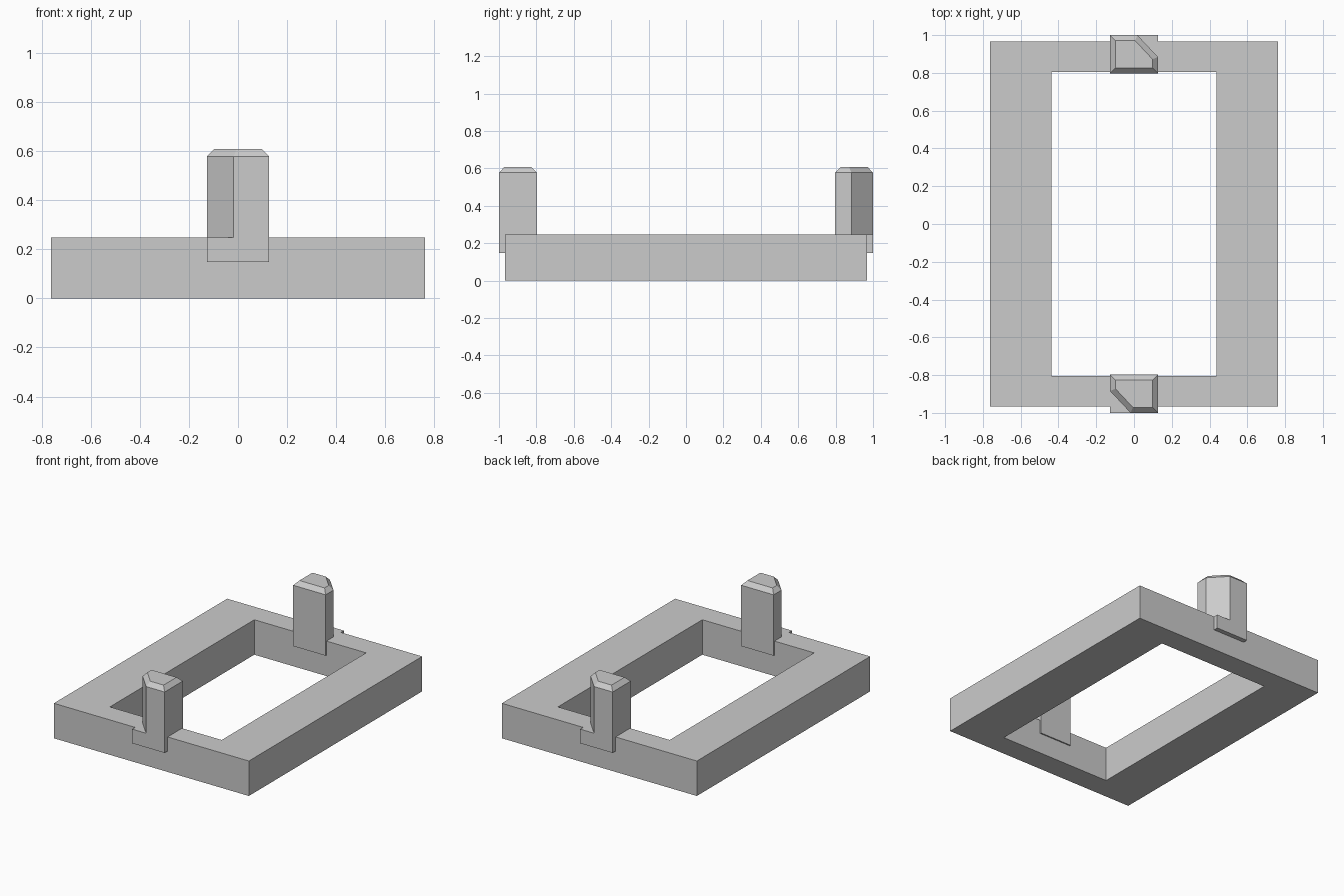
import bpy
import bmesh
from math import pi
from mathutils import Matrix

cube = bpy.data.objects.get("Cube")
if cube:
    bpy.data.objects.remove(cube, do_unlink=True)

GREY = (0.6, 0.6, 0.6, 1.0)
grey = bpy.data.materials.new("light_grey")
grey.use_nodes = True
grey.diffuse_color = GREY
grey.node_tree.nodes["Principled BSDF"].inputs["Base Color"].default_value = GREY

FRAME_TOP = 0.247


def finish(bm, name):
    """Turn a bmesh into a flat-shaded grey object."""
    bmesh.ops.recalc_face_normals(bm, faces=bm.faces)
    mesh = bpy.data.meshes.new(name)
    bm.to_mesh(mesh)
    bm.free()
    mesh.materials.append(grey)
    obj = bpy.data.objects.new(name, mesh)
    bpy.context.collection.objects.link(obj)
    return obj


def raise_faces(bm, faces, height):
    """Extrude faces straight up and return the new top faces."""
    geom = bmesh.ops.extrude_face_region(bm, geom=faces)["geom"]
    verts = [g for g in geom if isinstance(g, bmesh.types.BMVert)]
    bmesh.ops.translate(bm, verts=verts, vec=(0, 0, height))
    return [g for g in geom if isinstance(g, bmesh.types.BMFace)]


def ring(bm, half_x, half_y):
    corners = [(-1, -1), (1, -1), (1, 1), (-1, 1)]
    return [bm.verts.new((sx * half_x, sy * half_y, 0)) for sx, sy in corners]


# Rectangular base frame with wide sides and narrow ends
bm = bmesh.new()
outer, inner = ring(bm, 0.762, 0.967), ring(bm, 0.437, 0.806)
sides = []
for i in range(4):
    j = (i + 1) % 4
    sides.append(bm.faces.new((outer[i], outer[j], inner[j], inner[i])))
raise_faces(bm, sides, FRAME_TOP)
finish(bm, "base_frame")


# Post: square foot, upper part with one corner cut off, chamfered top
def make_post(name, angle):
    foot_z, shoulder_z, top_z = 0.147, 0.577, 0.607
    half, front, back = 0.127, -1.0, -0.797
    bm = bmesh.new()
    cut_front, right_front, right_back, left_back, cut_side, corner = [
        bm.verts.new((x, y, foot_z)) for x, y in (
            (-0.018, front), (half, front), (half, back),
            (-half, back), (-half, -0.884), (-half, front))]
    body = bm.faces.new((cut_front, right_front, right_back, left_back, cut_side))
    notch = bm.faces.new((corner, cut_front, cut_side))
    tops = raise_faces(bm, [body, notch], FRAME_TOP - foot_z)
    shaft = max(tops, key=lambda f: len(f.verts))
    cap = raise_faces(bm, [shaft], shoulder_z - FRAME_TOP)
    bmesh.ops.recalc_face_normals(bm, faces=bm.faces)
    bmesh.ops.inset_region(bm, faces=cap, thickness=0.029, use_even_offset=True)
    bmesh.ops.translate(bm, verts=cap[0].verts, vec=(0, 0, top_z - shoulder_z))
    bm.transform(Matrix.Rotation(angle, 4, "Z"))
    return finish(bm, name)


make_post("front_post", 0)
make_post("back_post", pi)
